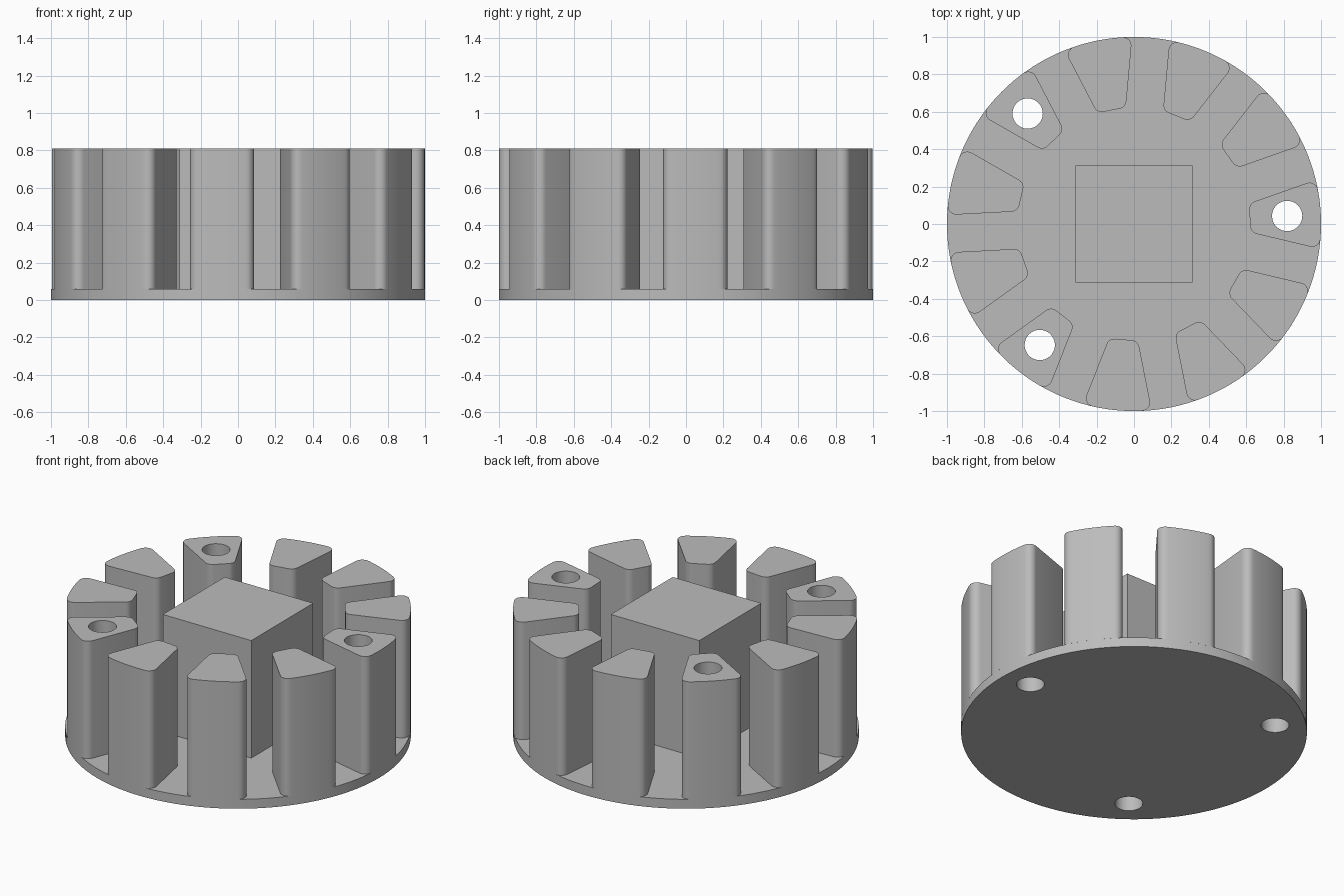
import bpy, bmesh, math
from math import sin, cos, pi

if "Cube" in bpy.data.objects:
    bpy.data.objects.remove(bpy.data.objects["Cube"])

FINS, FIRST = 11, math.radians(3)      # number of fins, angle of the first one
HALF = pi / FINS                       # half of the fin pitch
GAP, FILLET = 0.10, 0.045              # half slot width, fin corner radius
INNER, HOLE_AT, HOLE_R = 0.62, 0.82, 0.081
BASE_H, TOP = 0.06, 0.81
HOLED = (0, 4, 7)                      # fins with a through hole

grey = bpy.data.materials.new("light grey")
grey.diffuse_color = (0.5, 0.5, 0.5, 1)
grey.use_nodes = True
grey.node_tree.nodes["Principled BSDF"].inputs["Base Color"].default_value = grey.diffuse_color


def arc(cx, cy, r, a, b, n):
    return [(cx + r * cos(a + (b - a) * i / n), cy + r * sin(a + (b - a) * i / n))
            for i in range(n + 1)]


def circle(cx, cy, r, n):
    return arc(cx, cy, r, 0, 2 * pi, n)[:-1]


def turn(pts, a):
    return [(x * cos(a) - y * sin(a), x * sin(a) + y * cos(a)) for x, y in pts]


def prism(name, loops, z0, z1):
    """Solid between z0 and z1; the first loop is the outline, the rest are holes."""
    bm = bmesh.new()
    rims = {z0: [], z1: []}
    for loop in loops:
        low = [bm.verts.new((x, y, z0)) for x, y in loop]
        high = [bm.verts.new((x, y, z1)) for x, y in loop]
        n = len(loop)
        for i in range(n):
            j = (i + 1) % n
            bm.faces.new((low[i], low[j], high[j], high[i]))
            rims[z0].append(bm.edges.get((low[i], low[j])))
            rims[z1].append(bm.edges.get((high[i], high[j])))
    for edges in rims.values():
        bmesh.ops.triangle_fill(bm, use_beauty=True, edges=edges, normal=(0, 0, 1))
    bmesh.ops.recalc_face_normals(bm, faces=bm.faces)
    mesh = bpy.data.meshes.new(name)
    bm.to_mesh(mesh)
    bm.free()
    mesh.materials.append(grey)
    obj = bpy.data.objects.new(name, mesh)
    bpy.context.collection.objects.link(obj)
    bpy.ops.object.select_all(action='DESELECT')
    obj.select_set(True)
    bpy.context.view_layer.objects.active = obj
    bpy.ops.object.shade_smooth_by_angle(angle=math.radians(30))
    return obj


# Fin outline along +x: parallel-slot sides, round outer face, rounded corners
d = GAP + FILLET
u_out = math.sqrt((1 - FILLET) ** 2 - d ** 2)
u_in = (INNER + FILLET - d * sin(HALF)) / cos(HALF)
(xo, yo), (xi, yi) = turn([(u_out, -d), (u_in, -d)], HALF)
tip = math.atan2(yo, xo)
upper = (arc(0, 0, 1, 0, tip, 6)
         + arc(xo, yo, FILLET, tip, HALF + pi / 2, 7)[1:]
         + arc(xi, yi, FILLET, HALF + pi / 2, pi, 6))
fin_outline = upper + [(x, -y) for x, y in reversed(upper[1:])]

# Ring of fins, three of them drilled
hole = circle(HOLE_AT, 0, HOLE_R, 32)
angles = [FIRST + 2 * HALF * i for i in range(FINS)]
for i, a in enumerate(angles):
    loops = [turn(fin_outline, a)]
    if i in HOLED:
        loops.append(turn(hole, a))
    prism(f"fin_{i + 1}", loops, BASE_H, TOP)

# Round base plate with the same holes
prism("base_plate", [circle(0, 0, 1, 132)] + [turn(hole, angles[i]) for i in HOLED], 0, BASE_H)

# Square centre block
s = 0.3125
prism("centre_block", [[(-s, -s), (s, -s), (s, s), (-s, s)]], BASE_H, TOP)
